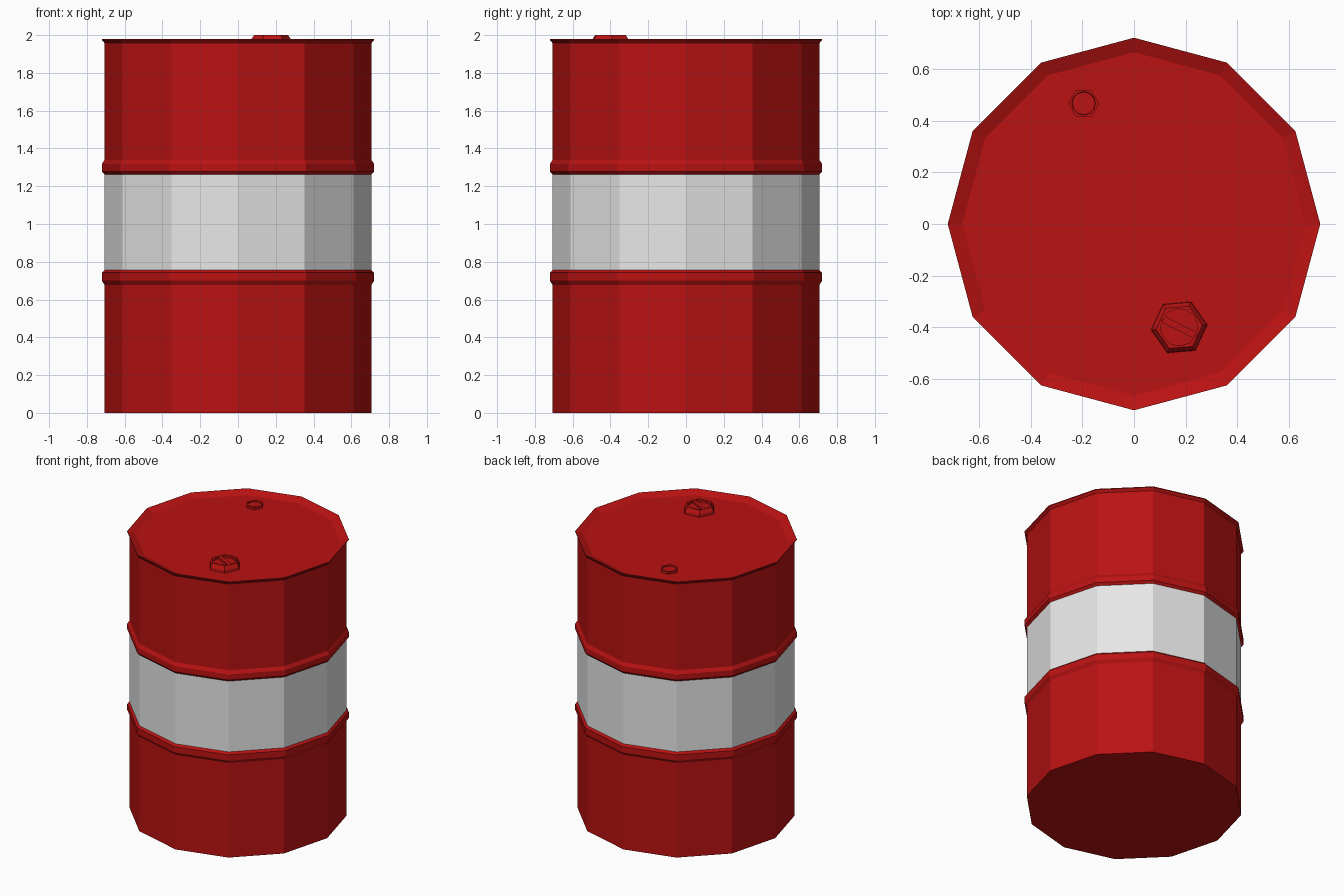
import bpy, bmesh
from math import cos, sin, pi, radians

if "Cube" in bpy.data.objects:
    bpy.data.objects.remove(bpy.data.objects["Cube"])


def material(name, rgb):
    m = bpy.data.materials.new(name)
    m.diffuse_color = (*rgb, 1)
    m.use_nodes = True
    m.node_tree.nodes["Principled BSDF"].inputs["Base Color"].default_value = m.diffuse_color
    return m


red = material("red paint", (0.49, 0.006, 0.006))
white = material("white paint", (0.8, 0.8, 0.8))


def lathe(name, rings, mats, loc=(0, 0), turn=0, rule=None):
    """Stack of rings (radius, z, sides), capped both ends, flat shaded."""
    bm = bmesh.new()
    prev = None
    for r, z, n in rings:
        ring = [bm.verts.new((r * cos(turn + 2 * pi * i / n), r * sin(turn + 2 * pi * i / n), z))
                for i in range(n)]
        if prev is None:
            bm.faces.new(ring[::-1])
        elif len(prev) == n:
            for i in range(n):
                j = (i + 1) % n
                bm.faces.new((prev[i], prev[j], ring[j], ring[i]))
        else:  # n is twice the previous side count
            for i in range(len(prev)):
                a, b = prev[i], prev[(i + 1) % len(prev)]
                p, q, s = ring[2 * i], ring[2 * i + 1], ring[(2 * i + 2) % n]
                bm.faces.new((a, b, s, q, p))
        prev = ring
    bm.faces.new(prev)
    if rule:
        for f in bm.faces:
            f.material_index = rule(f.calc_center_median())
    me = bpy.data.meshes.new(name)
    bm.to_mesh(me)
    bm.free()
    ob = bpy.data.objects.new(name, me)
    ob.location = (*loc, 0)
    for m in mats:
        me.materials.append(m)
    bpy.context.collection.objects.link(ob)
    return ob


# Barrel shell: two hoops, flared rim and recessed lid; white middle band
R, H = 0.706, 0.721
profile = [(R, 0), (R, 0.677), (H, 0.70), (H, 0.742), (R, 0.756),
           (R, 1.262), (H, 1.278), (H, 1.317), (R, 1.34),
           (R, 1.957), (H, 1.974), (H, 1.98), (0.665, 1.957)]
lathe("barrel", [(r, z, 12) for r, z in profile], [red, white],
      rule=lambda c: 1 if 0.8 < c.z < 1.2 else 0)

# Large bung: tapered hexagon with a round recess
big = (0.175, -0.40)
lathe("large_bung", [(0.11, 1.95, 6), (0.107, 1.975, 6), (0.09, 2.0, 6),
                     (0.072, 2.0, 12), (0.072, 1.985, 12)],
      [red], big, radians(5))

# Grip bar across the large bung recess
bpy.ops.mesh.primitive_cube_add(size=1, location=(*big, 1.99), rotation=(0, 0, radians(-27)))
bar = bpy.context.object
bar.name = "bung_grip_bar"
bar.scale = (0.14, 0.026, 0.018)
bar.data.materials.append(red)

# Small bung: low hexagon with a round recess
lathe("small_bung", [(0.06, 1.95, 6), (0.06, 1.974, 6),
                     (0.046, 1.974, 12), (0.044, 1.966, 12)],
      [red], (-0.195, 0.467))
